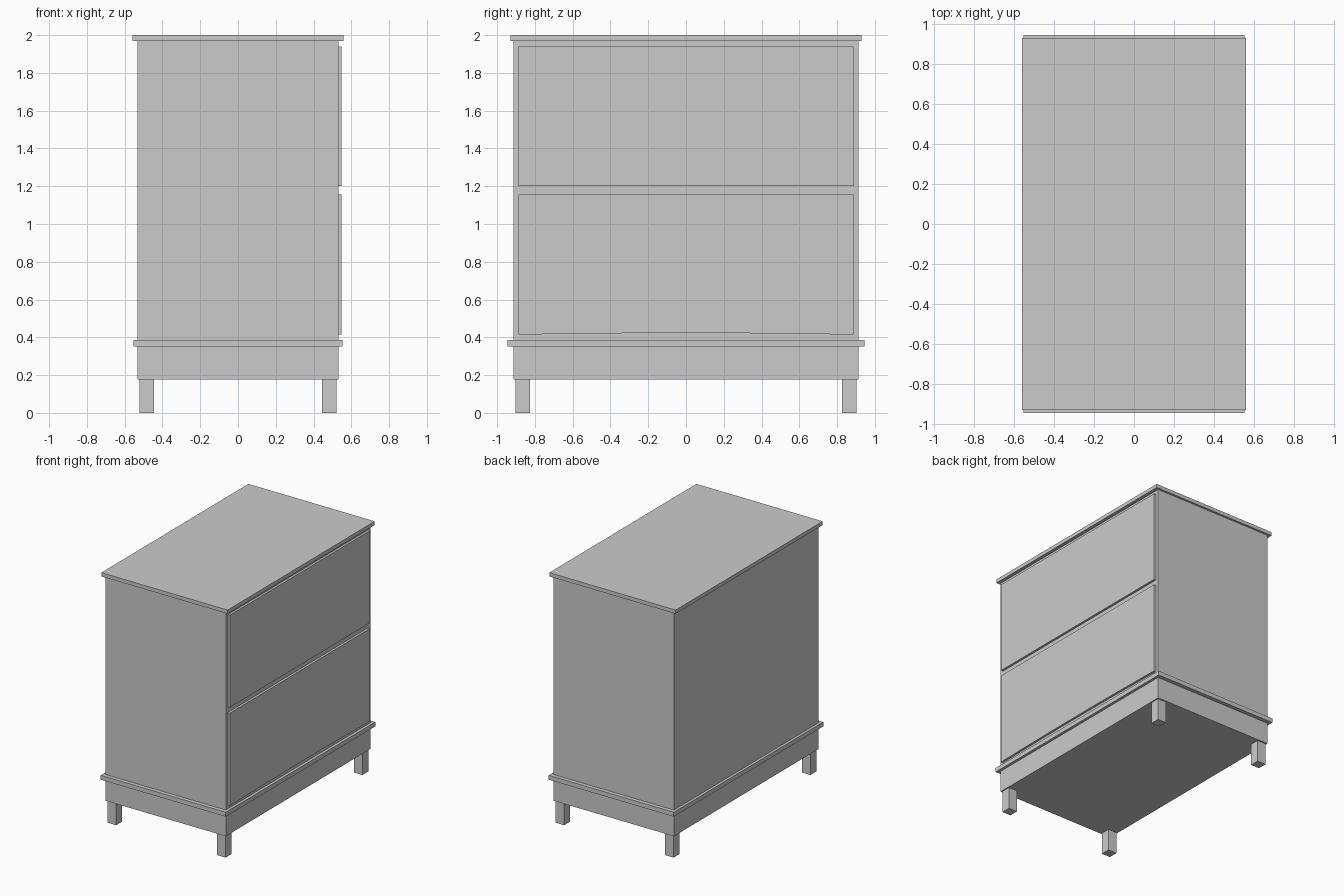
import bpy, bmesh

if "Cube" in bpy.data.objects:
    bpy.data.objects.remove(bpy.data.objects["Cube"])


def box(name, x, y, z):
    """Box from (min, max) ranges on each axis."""
    lo, hi = zip(x, y, z)
    bm = bmesh.new()
    bmesh.ops.create_cube(bm, size=1)
    for v in bm.verts:
        v.co = [(a + b) / 2 + c * (b - a) for a, b, c in zip(lo, hi, v.co)]
    return finish(name, bm)


def finish(name, bm):
    bmesh.ops.recalc_face_normals(bm, faces=bm.faces)
    mesh = bpy.data.meshes.new(name)
    bm.to_mesh(mesh)
    bm.free()
    obj = bpy.data.objects.new(name, mesh)
    bpy.context.collection.objects.link(obj)
    return obj


def drawer_front(name, z0, z1, arch=0.0, half=0.887, x0=0.531, x1=0.549, n=12):
    """Panel facing +x whose bottom edge may rise in a shallow arch."""
    bm = bmesh.new()
    ts = [-1 + 2 * i / n for i in range(n + 1)] if arch else [-1, 1]
    pts = [(t * half, z0 + arch * (1 - t * t)) for t in ts]
    pts += [(half, z1), (-half, z1)]
    face = bm.faces.new([bm.verts.new((x0, y, z)) for y, z in pts])
    ext = bmesh.ops.extrude_face_region(bm, geom=[face], use_keep_orig=True)
    verts = [g for g in ext["geom"] if isinstance(g, bmesh.types.BMVert)]
    bmesh.ops.translate(bm, verts=verts, vec=(x1 - x0, 0, 0))
    return finish(name, bm)


# Cabinet body, stacked from the floor up
box("plinth", (-0.532, 0.531), (-0.913, 0.913), (0.177, 0.352))
box("waist_moulding", (-0.553, 0.553), (-0.945, 0.945), (0.352, 0.387))
box("carcass", (-0.532, 0.531), (-0.913, 0.913), (0.387, 1.97))
box("top_board", (-0.559, 0.559), (-0.929, 0.929), (1.97, 2.0))

# Two drawer fronts; the lower one has a slightly arched bottom edge
drawer_front("upper_drawer_front", 1.202, 1.94)
drawer_front("lower_drawer_front", 0.414, 1.157, arch=0.009)

# Four square legs
for sx, side in ((-1, "back"), (1, "front")):
    for sy, end in ((-1, "left"), (1, "right")):
        xs = sorted((sx * 0.446, sx * 0.522))
        ys = sorted((sy * 0.827, sy * 0.902))
        box(f"{side}_{end}_leg", xs, ys, (0.0, 0.177))
